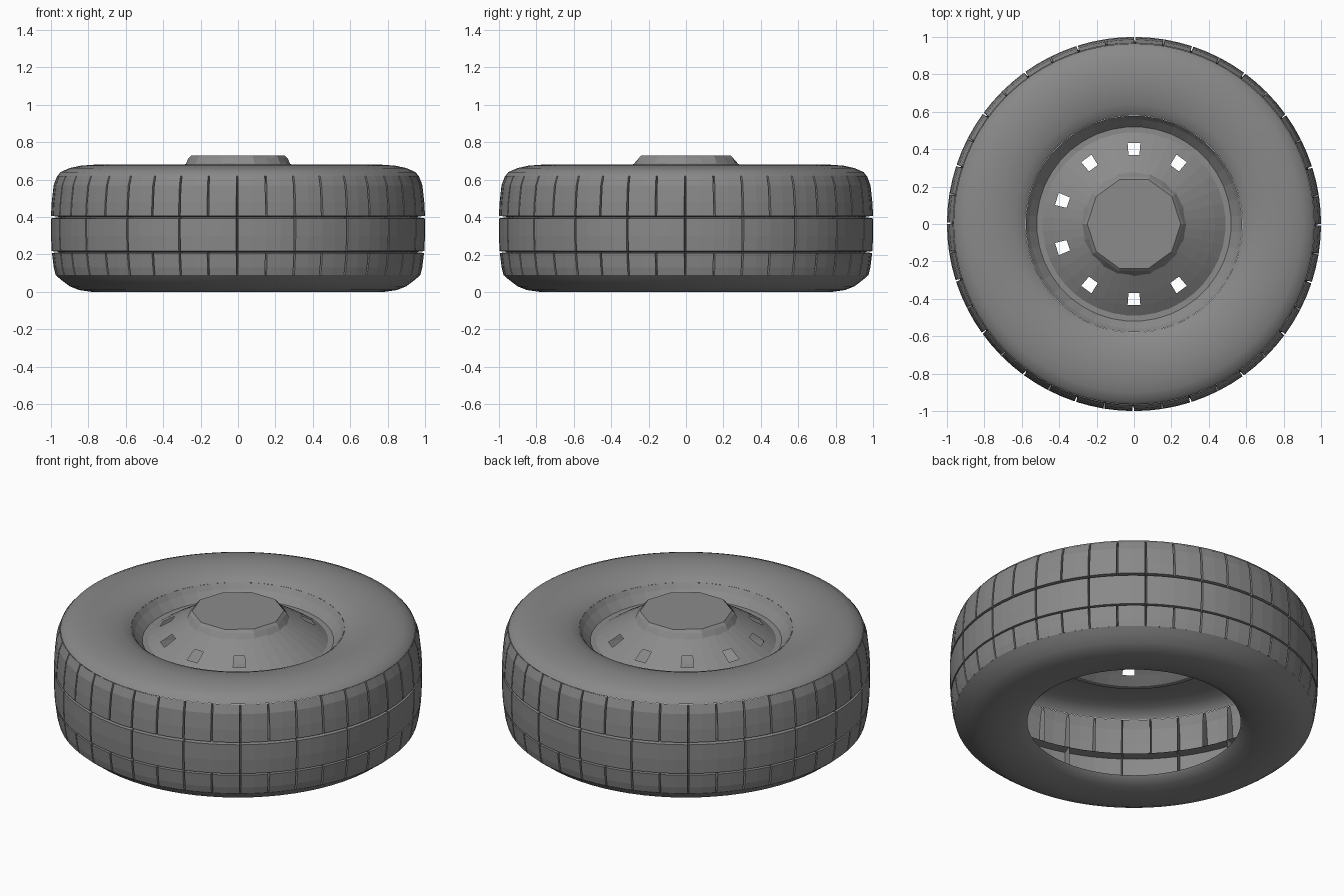
import bpy, bmesh
from math import cos, sin, pi, radians

if "Cube" in bpy.data.objects:
    bpy.data.objects.remove(bpy.data.objects["Cube"])


def make_material(name, value):
    mat = bpy.data.materials.new(name)
    mat.diffuse_color = (value, value, value, 1)
    mat.use_nodes = True
    mat.node_tree.nodes["Principled BSDF"].inputs["Base Color"].default_value = mat.diffuse_color
    return mat


rubber = make_material("dark_rubber", 0.25)
steel = make_material("dark_steel", 0.26)


def make_object(name, bm, mat, smooth=None):
    bmesh.ops.recalc_face_normals(bm, faces=bm.faces)
    mesh = bpy.data.meshes.new(name)
    bm.to_mesh(mesh)
    bm.free()
    mesh.materials.append(mat)
    obj = bpy.data.objects.new(name, mesh)
    bpy.context.collection.objects.link(obj)
    if smooth:
        bpy.ops.object.select_all(action='DESELECT')
        bpy.context.view_layer.objects.active = obj
        obj.select_set(True)
        bpy.ops.object.shade_smooth_by_angle(angle=radians(smooth))
    return obj


def lathe(angles, rows, radius, skip=lambda row, seg: False, cap=False):
    """Skin rings of (r, z); radius(r, row, seg) may change each point."""
    bm = bmesh.new()
    n = len(angles)
    rings = []
    for j, (r, z) in enumerate(rows):
        ring = []
        for i, a in enumerate(angles):
            q = radius(r, j, i)
            ring.append(bm.verts.new((q * cos(a), q * sin(a), z)))
        rings.append(ring)
    for j in range(len(rows) - 1):
        for i in range(n):
            if not skip(j, i):
                k = (i + 1) % n
                bm.faces.new((rings[j][i], rings[j][k], rings[j + 1][k], rings[j + 1][i]))
    if cap:
        bm.faces.new(rings[-1])
    return bm


def even(n, start=0.0):
    return [start + 2 * pi * i / n for i in range(n)]


def plain(r, j, i):
    return r


# Sidewalls: open rings rolling in towards the wheel opening
upper = [(0.965, 0.62), (0.95, 0.64), (0.90, 0.662), (0.84, 0.675), (0.77, 0.68),
         (0.70, 0.674), (0.64, 0.66), (0.60, 0.645), (0.58, 0.63)]
lower = [(0.975, 0.09), (0.95, 0.068), (0.90, 0.03), (0.85, 0.01), (0.78, 0.0),
         (0.70, 0.004), (0.64, 0.018), (0.60, 0.032), (0.58, 0.05)]
make_object("upper_sidewall", lathe(even(72), upper, plain), rubber, 30)
make_object("lower_sidewall", lathe(even(72), lower, plain), rubber, 30)

# Tread: three rows of blocks, separated by fine grooves
PITCHES = 40
step = 2 * pi / PITCHES
tread_angles = [(p + f) * step for p in range(PITCHES) for f in (0, 0.47, 0.94, 0.97)]
tread = [(0.975, 0.09), (0.985, 0.13), (0.995, 0.208), (0.95, 0.213), (0.996, 0.218),
         (1.0, 0.30), (1.0, 0.393), (0.95, 0.40), (1.0, 0.407),
         (0.996, 0.48), (0.986, 0.57), (0.967, 0.62)]


def tread_radius(r, j, i):
    # cross grooves stop short of the edges and alternate in the middle band
    shoulder = j < 4 or j > 7
    if i % 4 == 3 and (shoulder or (i // 4) % 2) and 0 < j < len(tread) - 1:
        return min(r, 0.945)
    return r


make_object("tread", lathe(tread_angles, tread, tread_radius), rubber)

# Wheel disc: dished cone with small vent windows, rising to the outer lip
disc = [(0.58, 0.63), (0.56, 0.60), (0.52, 0.555), (0.49, 0.555),
        (0.435, 0.592), (0.37, 0.632), (0.27, 0.69)]
closed_vents = (0, 36)


def vent(row, seg):
    return row == 4 and seg % 4 == 0 and seg not in closed_vents


make_object("wheel_disc", lathe(even(40, radians(13.5)), disc, plain, vent), steel)

# Hub: shallow cap with ten small scallops round its top
hub = [(0.28, 0.683), (0.265, 0.715), (0.25, 0.73)]
make_object("hub_cap", lathe(even(20), hub,
                             lambda r, j, i: r * (0.95 if j and i % 2 else 1.0), cap=True), steel)
